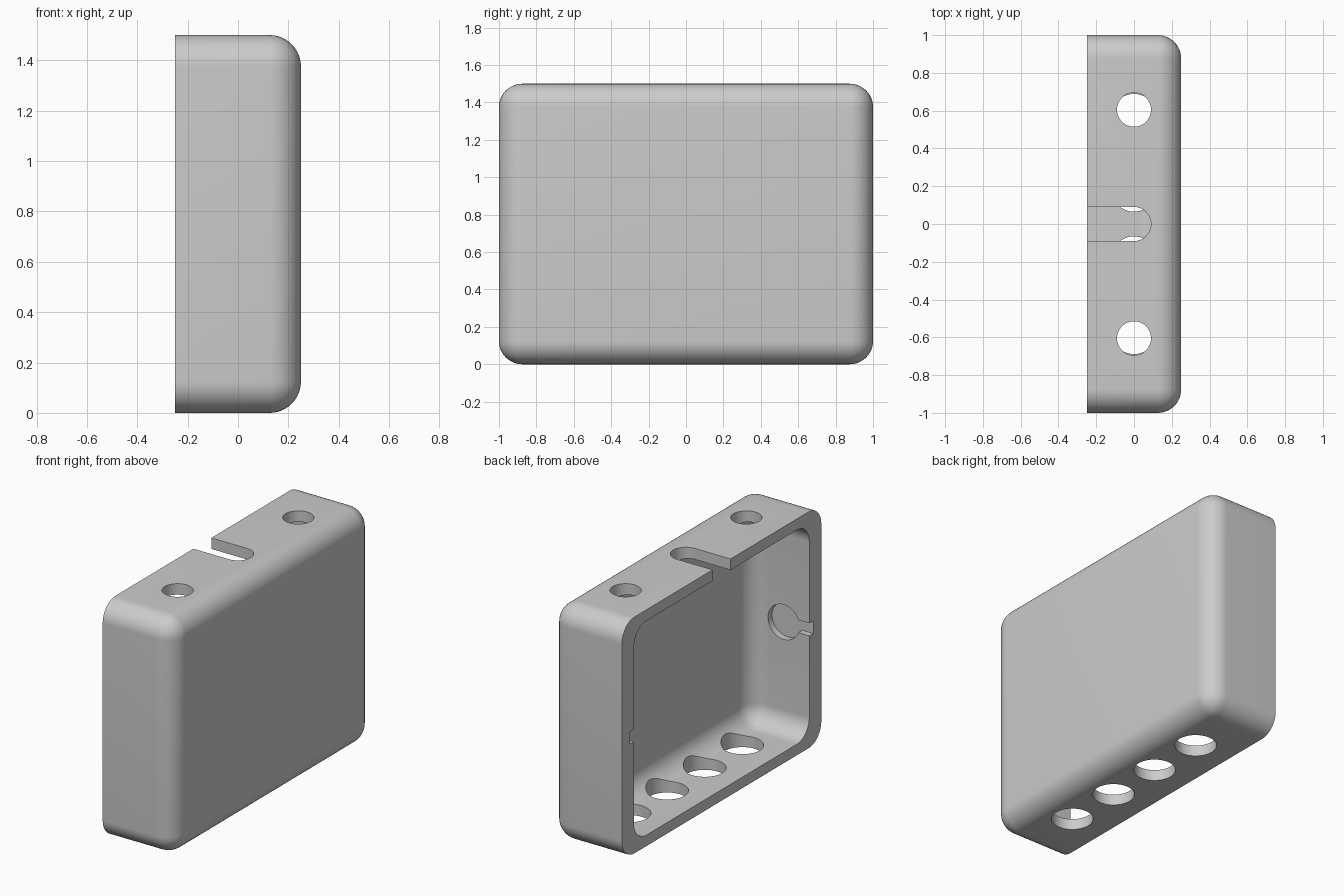
import bpy
import bmesh
from math import pi, asin, cos, sin, radians

cube = bpy.data.objects.get("Cube")
if cube:
    bpy.data.objects.remove(cube, do_unlink=True)

grey = bpy.data.materials.new("plain grey")
grey.use_nodes = True
colour = (0.6, 0.6, 0.6, 1)
grey.diffuse_color = colour
grey.node_tree.nodes["Principled BSDF"].inputs["Base Color"].default_value = colour


def add_object(name, bm):
    bmesh.ops.recalc_face_normals(bm, faces=bm.faces)
    mesh = bpy.data.meshes.new(name)
    bm.to_mesh(mesh)
    bm.free()
    mesh.materials.append(grey)
    obj = bpy.data.objects.new(name, mesh)
    bpy.context.collection.objects.link(obj)
    return obj


def rounded_tub(name, low, high, radius):
    """Box rounded on every edge except those around its -x face."""
    bm = bmesh.new()
    bmesh.ops.create_cube(bm, size=1)
    for v in bm.verts:
        v.co = [lo if c < 0 else hi for c, lo, hi in zip(v.co, low, high)]
    edges = [e for e in bm.edges if max(v.co.x for v in e.verts) > low[0] + 0.01]
    bmesh.ops.bevel(bm, geom=edges, offset=radius, segments=12, profile=0.5,
                    affect='EDGES', clamp_overlap=False)
    return add_object(name, bm)


def outline(cx, cy, radius, half_slot=None, end_x=-0.4):
    """Circle, or a circle with a slot running out towards -x."""
    n = 48
    if half_slot is None:
        return [(cx + radius * cos(2 * pi * i / n), cy + radius * sin(2 * pi * i / n))
                for i in range(n)]
    sweep = pi - asin(half_slot / radius)
    arc = [-sweep + 2 * sweep * i / n for i in range(n + 1)]
    points = [(cx + radius * cos(a), cy + radius * sin(a)) for a in arc]
    return points + [(end_x, cy + half_slot), (end_x, cy - half_slot)]


def prism(name, points, start, stop, along_y=False):
    bm = bmesh.new()
    place = (lambda p: (p[0], start, p[1])) if along_y else (lambda p: (*p, start))
    face = bm.faces.new([bm.verts.new(place(p)) for p in points])
    moved = bmesh.ops.extrude_face_region(bm, geom=[face])["geom"]
    shift = (0, stop - start, 0) if along_y else (0, 0, stop - start)
    bmesh.ops.translate(bm, vec=shift,
                        verts=[g for g in moved if isinstance(g, bmesh.types.BMVert)])
    return add_object(name, bm)


# Outer shell and its hollow
body = rounded_tub("enclosure_shell", (-0.25, -1, 0), (0.25, 1, 1.5), 0.125)
cutters = [rounded_tub("cavity", (-0.4, -0.88, 0.07), (0.16, 0.88, 1.43), 0.125)]

# Open slot in the top, and blind keyholes inside both end walls
cutters.append(prism("top_slot", outline(0, 0, 0.09, 0.09), 1.3, 1.6))
cutters.append(prism("end_keyholes", outline(-0.07, 0.75, 0.11, 0.04), -0.92, 0.92, True))

# Round holes in the top and the floor
for y in (-0.605, 0.605):
    cutters.append(prism("top_hole", outline(0, y, 0.09), 1.3, 1.6))
for i in range(4):
    y = (i - 1.5) * 0.377
    cutters.append(prism("floor_hole", outline(0, y, 0.123), -0.1, 0.3))

bpy.ops.object.select_all(action='DESELECT')
bpy.context.view_layer.objects.active = body
body.select_set(True)
for cutter in cutters:
    cutter.hide_render = True
    cut = body.modifiers.new("cut", 'BOOLEAN')
    cut.operation = 'DIFFERENCE'
    cut.solver = 'EXACT'
    cut.object = cutter
    bpy.ops.object.modifier_apply(modifier=cut.name)
    bpy.data.objects.remove(cutter, do_unlink=True)

bpy.ops.object.shade_smooth_by_angle(angle=radians(30))
